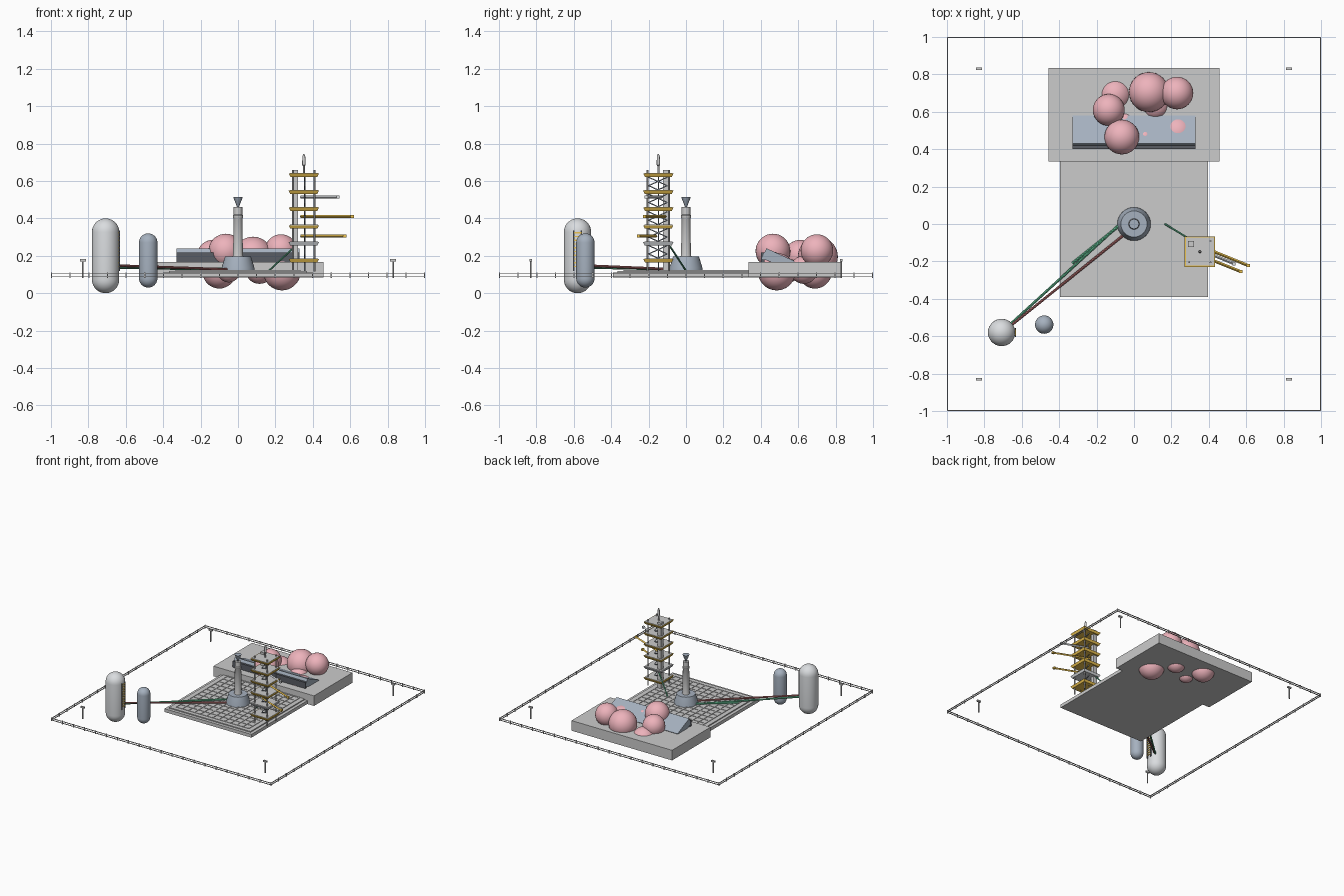
import bpy, bmesh, math
from mathutils import Vector, Matrix

if "Cube" in bpy.data.objects:
    bpy.data.objects.remove(bpy.data.objects["Cube"])

def mat(name, c):
    m = bpy.data.materials.new(name)
    m.diffuse_color = (*c, 1)
    m.use_nodes = True
    m.node_tree.nodes["Principled BSDF"].inputs["Base Color"].default_value = m.diffuse_color
    return m

PINK = mat("smoke_pink", (0.85, 0.45, 0.5))
YELLOW = mat("rail_yellow", (0.85, 0.55, 0.08))
GREEN = mat("pipe_green", (0.12, 0.5, 0.28))
RED = mat("pipe_red", (0.45, 0.15, 0.15))
BLUE = mat("steel_blue", (0.38, 0.44, 0.52))
DARK = mat("dark_steel", (0.1, 0.11, 0.13))
LIGHT = mat("tank_light", (0.7, 0.72, 0.74))

def finish(name, bm, m=None, smooth=False):
    bmesh.ops.recalc_face_normals(bm, faces=bm.faces)
    me = bpy.data.meshes.new(name)
    bm.to_mesh(me)
    bm.free()
    ob = bpy.data.objects.new(name, me)
    bpy.context.collection.objects.link(ob)
    if m:
        me.materials.append(m)
    if smooth:
        bpy.context.view_layer.objects.active = ob
        ob.select_set(True)
        bpy.ops.object.shade_smooth_by_angle(angle=math.radians(35))
        ob.select_set(False)
    return ob

def boxes(name, items, m=None):
    """items: (x0, x1, y0, y1, z0, z1)"""
    bm = bmesh.new()
    for x0, x1, y0, y1, z0, z1 in items:
        M = Matrix.Translation(((x0+x1)/2, (y0+y1)/2, (z0+z1)/2)) @ Matrix.Diagonal((x1-x0, y1-y0, z1-z0, 1))
        bmesh.ops.create_cube(bm, size=1, matrix=M)
    return finish(name, bm, m)

def struts(name, items, r, m=None, sides=8):
    """items: pairs of end points"""
    bm = bmesh.new()
    for a, b in items:
        a, b = Vector(a), Vector(b)
        d = b - a
        M = Matrix.Translation((a+b)/2) @ d.to_track_quat('Z', 'Y').to_matrix().to_4x4()
        bmesh.ops.create_cone(bm, cap_ends=True, segments=sides, radius1=r, radius2=r, depth=d.length, matrix=M)
    return finish(name, bm, m, sides > 6)

def lathe(name, profile, at=(0, 0), m=None, seg=32):
    bm = bmesh.new()
    vs = [bm.verts.new((at[0]+r, at[1], z)) for r, z in profile]
    es = [bm.edges.new(p) for p in zip(vs, vs[1:])]
    bmesh.ops.spin(bm, geom=vs+es, cent=(*at, 0), axis=(0, 0, 1), angle=2*math.pi, steps=seg)
    bmesh.ops.remove_doubles(bm, verts=bm.verts, dist=1e-5)
    return finish(name, bm, m, True)

def capsule(name, x, y, r, z0, z1, m):
    arc = [i*math.pi/16 for i in range(9)]
    low = [(r*math.sin(a), z0+r-r*math.cos(a)) for a in arc]
    high = [(r*math.cos(a), z1-r+r*math.sin(a)) for a in arc]
    lathe(name, low+high, (x, y), m)

# perimeter fence
rails, posts = [], []
for s in (-1, 1):
    e = s*0.997
    for z in (0.09, 0.104):
        rails += [(-1, 1, e-.003, e+.003, z-.002, z+.002), (e-.003, e+.003, -1, 1, z-.002, z+.002)]
    for i in range(21):
        t = -0.997 + i*0.0997
        posts += [(t-.003, t+.003, e-.003, e+.003, .082, .11), (e-.003, e+.003, t-.003, t+.003, .082, .11)]
boxes("fence_rails", rails)
boxes("fence_posts", posts)

# corner lamps
corners = [(x*.83, y*.83) for x in (-1, 1) for y in (-1, 1)]
struts("lamp_poles", [((x, y, .08), (x, y, .175)) for x, y in corners], .005)
boxes("lamp_heads", [(x-.016, x+.016, y-.007, y+.007, .17, .182) for x, y in corners])

# launch pad with raised grid
boxes("pad_base", [(-.395, .395, -.39, .39, .085, .112)])
boxes("pad_deck", [(-.37, .37, -.365, .365, .112, .12)])
grid = []
for i in range(13):
    t = -.33 + i*.055
    grid += [(t-.004, t+.004, -.33, .33, .119, .124), (-.33, .33, t-.004, t+.004, .119, .123)]
boxes("pad_grid", grid)

# flame trench block and tilted deflector
boxes("trench_block", [(-.458, .456, .335, .835, .085, .168)])
bm = bmesh.new()
section = [(.405, .185), (.43, .24), (.58, .172), (.56, .13)]
f = bm.faces.new([bm.verts.new((-.33, y, z)) for y, z in section])
ext = bmesh.ops.extrude_face_region(bm, geom=[f])
bmesh.ops.translate(bm, vec=(.66, 0, 0), verts=[v for v in ext['geom'] if isinstance(v, bmesh.types.BMVert)])
finish("deflector_plate", bm, BLUE)
boxes("deflector_lip", [(-.33, .33, .402, .42, .165, .218)], DARK)

# exhaust smoke puffs
bm = bmesh.new()
for x, y, z, r in [(-.10, .69, .115, .09), (.08, .705, .195, .107), (.23, .70, .228, .087), (-.135, .61, .2, .085),
                   (-.065, .465, .225, .093), (.06, .465, .18, .042), (.235, .485, .115, .1),
                   (.115, .63, .125, .075), (-.05, .55, .12, .062)]:
    bmesh.ops.create_uvsphere(bm, u_segments=32, v_segments=18, radius=r, matrix=Matrix.Translation((x, y, z)))
finish("smoke_puffs", bm, PINK, True)

# central launch mount and column
lathe("mount_base", [(0, .115), (.09, .115), (.088, .135), (.07, .195), (0, .195)], m=BLUE)
lathe("column", [(0, .19), (.03, .19), (.026, .21), (.024, .4), (.027, .405), (.027, .415), (.023, .42), (.023, .46), (0, .46)])
lathe("column_cone", [(0, .455), (.005, .46), (.026, .515), (0, .515)], m=BLUE)

# storage tanks
capsule("large_tank", -.708, -.58, .073, .0, .4, LIGHT)
capsule("small_tank", -.48, -.538, .049, .03, .32, BLUE)
boxes("tank_ladder_rungs", [(-.638, -.63, -.6, -.56, z*.02, z*.02+.006) for z in range(7, 17)], YELLOW)
boxes("tank_ladder_rails", [(-.637, -.631, y-.003, y+.003, .12, .335) for y in (-.6, -.56)], DARK)

# supply pipes
struts("red_pipe", [((-.66, -.545, .148), (-.05, -.055, .127))], .007, RED)
struts("green_pipe", [((-.66, -.535, .138), (-.08, -.005, .127)), ((-.33, -.21, .125), (-.08, -.01, .13))], .007, GREEN)
struts("tower_cable", [((.165, 0, .12), (.305, -.085, .25))], .005, GREEN)

# service tower
cx, cy = .352, -.148
legs = [(cx+sx*.057, cy+sy*.057) for sx, sy in ((-1, -1), (1, -1), (1, 1))]
struts("tower_legs", [((x, y, .115), (x, y, .66)) for x, y in legs], .005)
boxes("elevator_shaft", [(.29, .322, -.122, -.09, .115, .66)])
levels = [.165, .255, .345, .44, .53, .622]
for i, z in enumerate(levels):
    bm = bmesh.new()
    M = Matrix.Translation((cx, cy, z+.009)) @ Matrix.Rotation(math.pi/4, 4, 'Z')
    bmesh.ops.create_cone(bm, cap_ends=True, segments=4, radius1=.072*2**.5, radius2=.081*2**.5, depth=.018, matrix=M)
    finish(f"platform_{i+1}", bm, LIGHT if i == 1 else YELLOW)
boxes("platform_decks", [(cx-.075, cx+.075, cy-.075, cy+.075, z+.016, z+.021) for z in levels])
braces = []
for z in levels[:-1]:
    for k in (0, .045):
        a, b = z+k, z+k+.045
        braces += [((.357, -.2, a), (.357, -.1, b)), ((.357, -.1, a), (.357, -.2, b))]
struts("tower_braces", braces, .003, BLUE, 6)
struts("tower_spine", [((.357, cy, .115), (.357, cy, .64))], .003, BLUE)
lathe("mast", [(0, .62), (.005, .62), (.005, .68), (.009, .685), (.008, .73), (.003, .745), (0, .745)], (cx, cy), seg=12)

# swing arms
arms = [((.335, -.11, .41), (.61, -.222, .41), YELLOW), ((.335, -.16, .305), (.57, -.254, .305), YELLOW),
        ((.335, -.13, .514), (.535, -.212, .514), LIGHT)]
for i, (a, b, m) in enumerate(arms):
    struts(f"swing_arm_{i+1}", [(a, b)], .008, m, 4)
    boxes(f"swing_arm_tip_{i+1}", [(b[0]-.009, b[0]+.009, b[1]-.009, b[1]+.009, b[2]-.008, b[2]+.008)], m)
